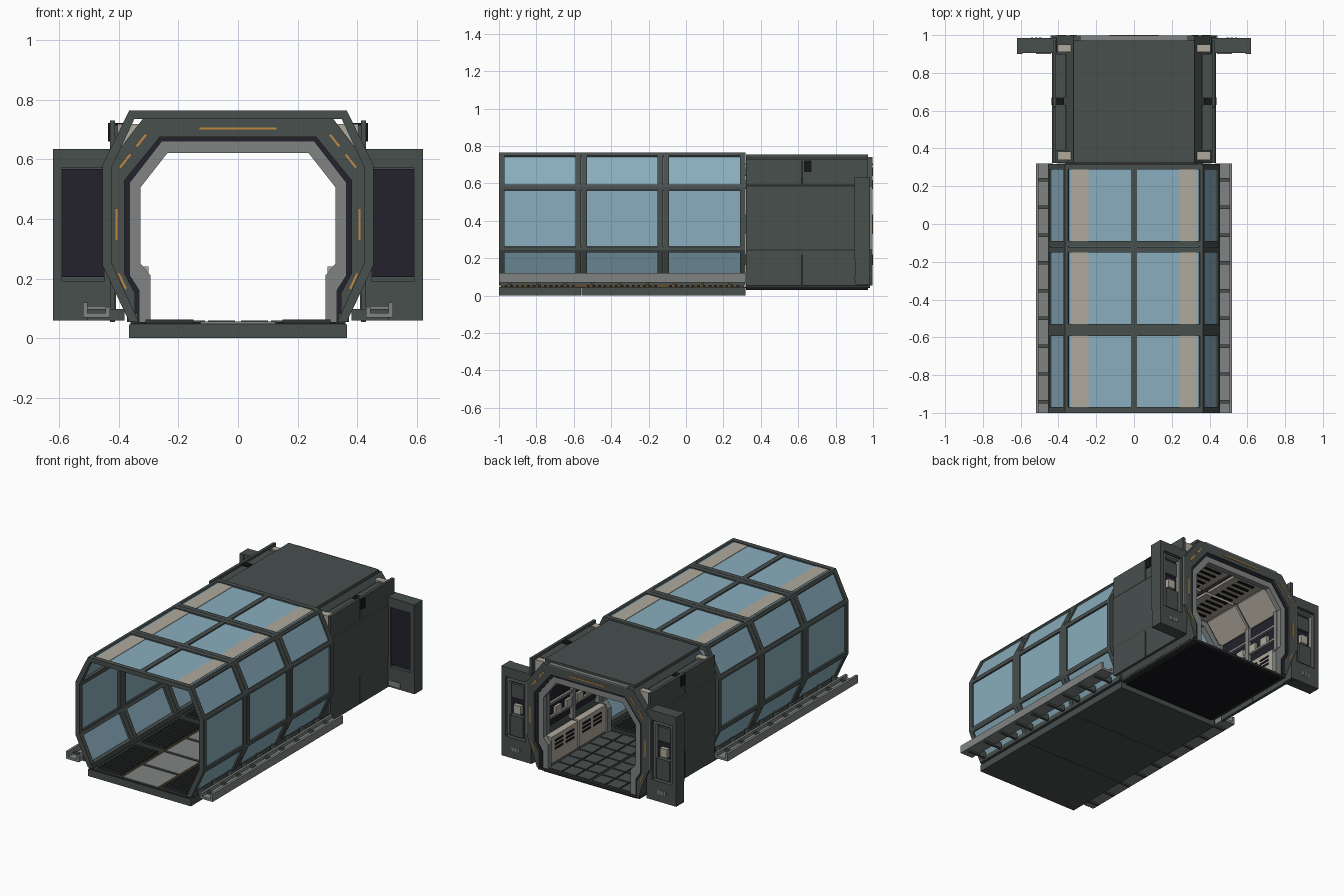
import bpy
import bmesh
from mathutils import Vector

default_cube = bpy.data.objects.get("Cube")
if default_cube:
    bpy.data.objects.remove(default_cube, do_unlink=True)


def make_material(name, red, green, blue):
    material = bpy.data.materials.new(name)
    material.use_nodes = True
    colour = (red, green, blue, 1)
    material.diffuse_color = colour
    shader = next(n for n in material.node_tree.nodes if n.type == 'BSDF_PRINCIPLED')
    shader.inputs["Base Color"].default_value = colour
    shader.inputs["Roughness"].default_value = .6
    return material


hull = make_material("dark green grey", .064, .08, .076)
glass = make_material("blue glass", .25, .42, .51)
beige = make_material("warm beige", .43, .40, .34)
grey = make_material("mid grey", .22, .23, .23)
navy = make_material("dark navy", .017, .015, .025)
black = make_material("near black", .008, .008, .01)
rubber = make_material("dark rubber", .028, .031, .032)
orange = make_material("orange", .55, .25, .05)


def add_box(bm, x, y, z):
    """Add a box from three (low, high) ranges."""
    corners = [bm.verts.new((a, b, c)) for a in x for b in y for c in z]
    for face in ((0, 1, 3, 2), (4, 6, 7, 5), (0, 4, 5, 1), (2, 3, 7, 6), (0, 2, 6, 4), (1, 5, 7, 3)):
        bm.faces.new([corners[i] for i in face])


def add_prism(bm, profile, y):
    """Extrude an x-z outline along y."""
    face = bm.faces.new([bm.verts.new((px, y[0], pz)) for px, pz in profile])
    result = bmesh.ops.extrude_face_region(bm, geom=[face], use_keep_orig=True)
    for vert in result["geom"]:
        if isinstance(vert, bmesh.types.BMVert):
            vert.co.y = y[1]


def finish(name, bm, material):
    bmesh.ops.recalc_face_normals(bm, faces=bm.faces)
    mesh = bpy.data.meshes.new(name)
    bm.to_mesh(mesh)
    bm.free()
    mesh.materials.append(material)
    part = bpy.data.objects.new(name, mesh)
    bpy.context.scene.collection.objects.link(part)
    return part


def boxes(name, material, *ranges, mirror=True):
    bm = bmesh.new()
    for x, y, z in ranges:
        add_box(bm, x, y, z)
        if mirror:
            add_box(bm, (-x[1], -x[0]), y, z)
    return finish(name, bm, material)


def prisms(name, material, profiles, spans):
    """Mirrored prisms for every outline and every y span."""
    bm = bmesh.new()
    for profile in profiles:
        for span in spans:
            for side in (1, -1):
                add_prism(bm, [(side * px, pz) for px, pz in profile], span)
    return finish(name, bm, material)


def arch(name, material, outer, inner, spans):
    """Arch open at the bottom, from the right halves of its outlines."""
    bm = bmesh.new()
    path = [(-x, z) for x, z in reversed(outer)] + outer
    path += list(reversed(inner)) + [(-x, z) for x, z in inner]
    for span in spans:
        add_prism(bm, path, span)
    return finish(name, bm, material)


def blend(first, second, t):
    return [tuple(Vector(a).lerp(Vector(b), t)) for a, b in zip(first, second)]


# Glazed tube: rings, skin and long beams
tube_out = [(.365, .764), (.455, .58), (.455, .245), (.365, .055)]
tube_in = [(.348, .735), (.424, .573), (.424, .252), (.333, .055)]
starts = (-1, -.56, -.12)
step = .44
rings = [(s, s + .03) for s in starts] + [(s + step - .032, s + step - .002) for s in starts]
arch("tube_rings", hull, tube_out, tube_in, rings)
arch("tube_glass", glass, blend(tube_out, tube_in, .3), blend(tube_out, tube_in, .5), [(-.99, .31)])

beam_profiles = []
for i in range(3):
    corner, depth = Vector(tube_out[i]), Vector(tube_in[i]) - Vector(tube_out[i])
    before = Vector(tube_out[i - 1] if i else (0, .764))
    after = Vector(tube_out[i + 1])
    edge = [corner + (before - corner).normalized() * .016, corner,
            corner + (after - corner).normalized() * .016]
    beam_profiles.append([tuple(p) for p in edge] + [tuple(p + depth) for p in reversed(edge)])
prisms("tube_beams", hull, beam_profiles, [(-.99, .31)])
boxes("tube_sill", hull, ((.335, .372), (-.99, .31), (.055, .085)))
boxes("tube_ridge", hull, ((-.016, .016), (-.99, .31), (.738, .763)), mirror=False)
boxes("roof_strips", beige, *[((.24, .33), (s + .03, s + step - .03), (.749, .758)) for s in starts])

# Tube floor with ribbed mats and pale walkway
boxes("floor_base", hull, *[((-.365, .365), (s + .001, s + step - .001), (0, .045)) for s in starts], mirror=False)
boxes("floor_deck", rubber, ((-.355, .355), (-.995, .32), (.04, .05)), mirror=False)
boxes("walkway", grey, *[((-.125, .125), (s + .01 + k * step / 2, s + step / 2 - .01 + k * step / 2), (.05, .056))
                         for s in starts for k in (0, 1)], mirror=False)
boxes("mat_ribs", rubber, *[((.15, .31), (s + .03 + k * .03, s + .045 + k * .03), (.05, .063))
                            for s in starts for k in range(13)])
boxes("floor_lights", orange, ((.131, .135), (-.98, .3), (.05, .055)))

# Side rails with clips
rail_y = (-1, .32)
boxes("rails", grey, ((.43, .52), rail_y, (.07, .085)), ((.505, .52), rail_y, (.07, .12)),
      ((.43, .445), rail_y, (.07, .105)))
boxes("rail_clips", hull, *[((.38, .505), (-.95 + k * .147, -.932 + k * .147), (.06, .098)) for k in range(9)])

# Portals at both ends of the vestibule
frame = [(.32, .735), (.435, .585), (.435, .25), (.40, .165), (.36, .055)]
seal = [(.262, .675), (.38, .53), (.38, .215), (.345, .15), (.345, .055)]
liner = [(.255, .66), (.362, .522), (.362, .21), (.33, .16), (.33, .055)]
opening = [(.236, .622), (.327, .506), (.327, .25), (.293, .21), (.293, .055)]
arch("portal_frames", hull, frame, seal, [(.322, .37), (.95, .997)])
arch("portal_seals", navy, seal, liner, [(.33, .37), (.95, .985)])
arch("portal_liners", grey, liner, opening, [(.335, .375), (.945, .98)])
boxes("portal_cap", grey, ((-.28, .28), (.972, .997), (.735, .742)), mirror=False)
boxes("portal_cheeks", grey, ((.434, .442), (.98, .997), (.25, .585)))


# Orange light strips follow the middle of each portal frame
def strip_along(first, second, start, end, half=.0035):
    a, b = (Vector(first).lerp(Vector(second), t) for t in (start, end))
    side = (b - a).orthogonal().normalized() * half
    return [tuple(p) for p in (a + side, b + side, b - side, a - side)]


middle = blend(frame, seal, .5)
strips = [strip_along((0, .703), (.13, .703), 0, 1), strip_along(middle[0], middle[1], .15, .42),
          strip_along(middle[0], middle[1], .6, .9), strip_along(middle[1], middle[2], .38, .7),
          strip_along(middle[2], middle[3], .2, .9)]
prisms("portal_lights", orange, strips, [(.319, .323), (.996, 1)])

# Vestibule shell, roof, walls and underside
shell_y = (.37, .95)
arch("vestibule_shell", hull, frame, liner, [shell_y])
boxes("vestibule_roof", hull, ((-.32, .32), (.322, .972), (.737, .755)), mirror=False)
boxes("outer_walls", hull, *[((.412, .43), y, (.055, .73)) for y in ((.322, .617), (.623, .972))],
      ((.36, .42), (.39, .63), (.65, .715)), ((.36, .42), (.67, .9), (.65, .715)))
boxes("wall_brackets", black, ((.37, .436), (.63, .67), (.66, .722)))
boxes("corner_blocks", beige, *[((.325, .405), y, (.6, .718)) for y in ((.34, .385), (.91, .95))])
boxes("underside", black, ((-.33, .33), (.322, .972), (.03, .045)), mirror=False)
boxes("vestibule_floor", rubber, ((-.36, .36), (.32, .985), (.04, .054)), mirror=False)
boxes("floor_tiles", hull, *[((.01 + i * .1, .1 + i * .1), (.345 + k * .105, .44 + k * .105), (.053, .059))
                             for i in range(3) for k in range(6)])

# Vestibule interior: ceiling panels, shelves and lower cabinets
prisms("ceiling_slopes", beige, [[liner[0], liner[1], (.35, .515), (.248, .645)]], [(.39, .65), (.67, .93)])
boxes("ceiling_panels", beige, ((.02, .24), (.39, .65), (.645, .662)), ((.02, .24), (.67, .93), (.645, .662)))
boxes("ceiling_vents", black, *[((.07, .19), (.43 + k * .05, .45 + k * .05), (.64, .648)) for k in range(10)])
boxes("wall_recesses", navy, ((.352, .364), (.38, .94), (.28, .51)))
boxes("wall_posts", grey, *[((.33, .36), (y, y + .03), (.25, .515)) for y in (.38, .645, .91)])
boxes("wall_shelves", grey, *[((.335, .36), (.41, .91), (z, z + .015)) for z in (.33, .42)])
boxes("wall_equipment", beige, *[((.335, .36), (.45 + k * .11, .51 + k * .11), (.345, .39)) for k in range(4)])
boxes("lower_cabinets", beige, ((.3, .345), (.385, .65), (.07, .24)), ((.3, .345), (.665, .935), (.07, .24)))
boxes("cabinet_vents", black, *[((.296, .302), (y, y + .08), (z, z + .012))
                                for y in (.43, .54, .71, .82) for z in (.15, .175, .2)])

# Side wings beside the rear portal
wing_y = (.905, .985)
boxes("wing_frames", hull, ((.41, .62), wing_y, (.06, .19)), ((.59, .62), (.9, .985), (.19, .634)),
      ((.41, .59), wing_y, (.572, .634)), ((.41, .45), wing_y, (.19, .572)),
      ((.45, .59), (.925, .94), (.19, .572)))
boxes("wing_front_panels", navy, ((.445, .592), (.912, .925), (.205, .568)))
boxes("wing_back_panels", navy, ((.45, .59), (.94, .946), (.19, .572)))
boxes("wing_trims", grey, ((.455, .465), (.946, .975), (.2, .56)), ((.575, .585), (.946, .975), (.2, .56)),
      ((.465, .575), (.946, .975), (.55, .56)))
boxes("wing_consoles", hull, ((.475, .565), (.946, .975), (.2, .33)), ((.475, .565), (.946, .962), (.44, .53)))
boxes("wing_handsets", beige, ((.495, .545), (.946, .972), (.345, .4)))
boxes("wing_marks", grey, *[((x, x + .012), (.984, .988), (.11, .135)) for x in (.49, .512, .534)])
boxes("wing_feet", grey, ((.44, .52), (.9, .906), (.075, .105)))
